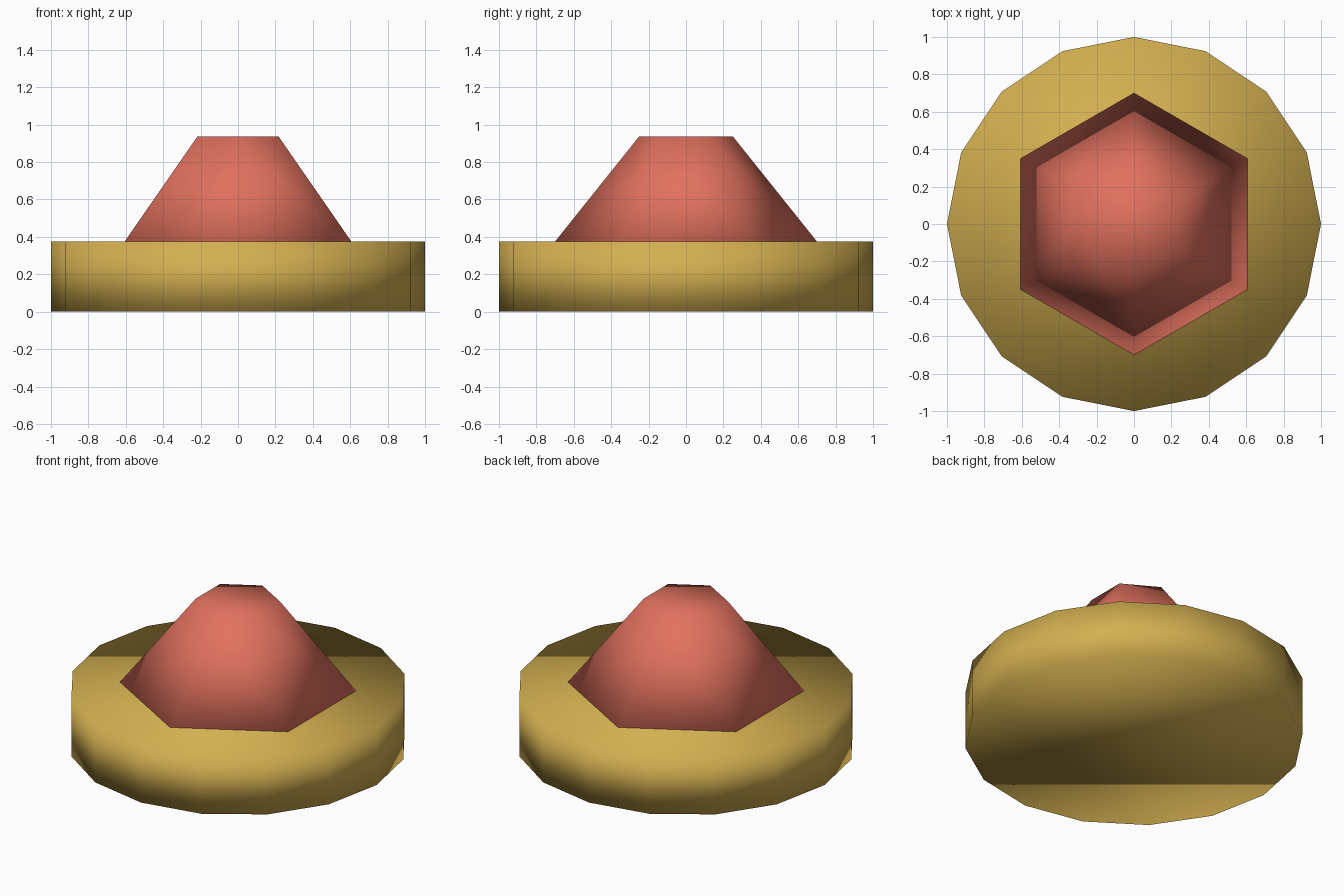
import bpy

cube = bpy.data.objects.get("Cube")
if cube:
    bpy.data.objects.remove(cube, do_unlink=True)


def make_material(name, rgb):
    mat = bpy.data.materials.new(name)
    mat.use_nodes = True
    mat.diffuse_color = (*rgb, 1)
    mat.node_tree.nodes["Principled BSDF"].inputs["Base Color"].default_value = (*rgb, 1)
    return mat


def frustum(name, sides, bottom_radius, top_radius, z_low, z_high, mat):
    """Smooth-shaded prism or cut cone with a corner on the y axis."""
    bpy.ops.mesh.primitive_cone_add(
        vertices=sides, radius1=bottom_radius, radius2=top_radius,
        depth=z_high - z_low, location=(0, 0, (z_low + z_high) / 2))
    obj = bpy.context.object
    obj.name = name
    obj.data.materials.append(mat)
    bpy.ops.object.shade_smooth()
    return obj


gold = make_material("gold", (0.65, 0.43, 0.08))
coral = make_material("coral red", (0.75, 0.165, 0.112))

# Round base disc
frustum("base_disc", 16, 1.0, 1.0, 0, 0.375, gold)

# Six-sided cut cone, sunk a little into the disc
frustum("hexagonal_cone", 6, 0.75, 0.25, 0.3125, 0.9375, coral)
